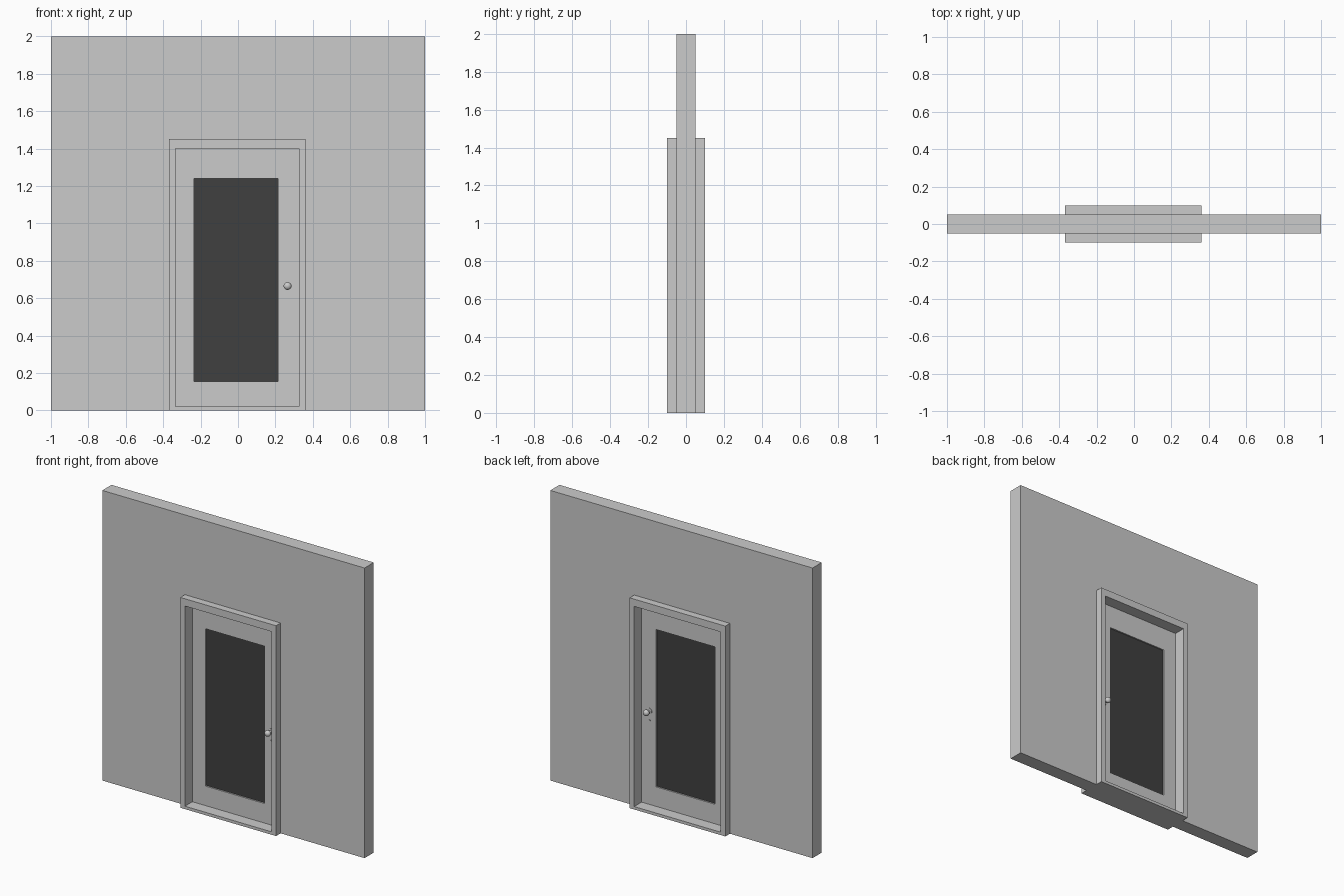
import bpy, bmesh, math
from mathutils import Matrix

if "Cube" in bpy.data.objects:
    bpy.data.objects.remove(bpy.data.objects["Cube"])


def material(name, v):
    m = bpy.data.materials.new(name)
    m.diffuse_color = (v, v, v, 1)
    m.use_nodes = True
    m.node_tree.nodes["Principled BSDF"].inputs["Base Color"].default_value = m.diffuse_color
    return m


GREY = material("light grey", 0.6)
DARK = material("dark glass", 0.051)


def finish(bm, name, mat):
    bmesh.ops.recalc_face_normals(bm, faces=bm.faces)
    me = bpy.data.meshes.new(name)
    bm.to_mesh(me)
    bm.free()
    me.materials.append(mat)
    ob = bpy.data.objects.new(name, me)
    bpy.context.collection.objects.link(ob)
    return ob


def slab(name, points, d, mat):
    """Front outline in x, z extruded from -d to d in y."""
    bm = bmesh.new()
    f = bm.faces.new([bm.verts.new((x, -d, z)) for x, z in points])
    r = bmesh.ops.extrude_face_region(bm, geom=[f])
    bmesh.ops.translate(bm, vec=(0, 2 * d, 0),
                        verts=[v for v in r["geom"] if isinstance(v, bmesh.types.BMVert)])
    return finish(bm, name, mat)


def rect(x0, x1, z0, z1):
    return [(x0, z0), (x1, z0), (x1, z1), (x0, z1)]


def ring(name, outer, inner, d, mat):
    """Rectangular frame, from -d to d in y."""
    bm = bmesh.new()
    loops = [[bm.verts.new((x, y, z)) for x, z in rect(*r)]
             for r, y in ((outer, -d), (inner, -d), (inner, d), (outer, d))]
    for k in range(4):
        a, b = loops[k], loops[(k + 1) % 4]
        for i in range(4):
            j = (i + 1) % 4
            bm.faces.new((a[i], a[j], b[j], b[i]))
    return finish(bm, name, mat)


def lathe(name, profile, side, x, z, mat, n=24):
    """Revolve (radius, y) profile about the y axis through x, z."""
    bm = bmesh.new()
    vs = [bm.verts.new((r, side * y, 0)) for r, y in profile]
    es = [bm.edges.new(p) for p in zip(vs, vs[1:])]
    bmesh.ops.spin(bm, geom=vs + es, cent=(0, 0, 0), axis=(0, 1, 0),
                   angle=2 * math.pi, steps=n, use_merge=True)
    bmesh.ops.remove_doubles(bm, verts=bm.verts, dist=1e-5)
    bmesh.ops.transform(bm, matrix=Matrix.Translation((x, 0, z)), verts=bm.verts)
    ob = finish(bm, name, mat)
    bpy.ops.object.select_all(action='DESELECT')
    bpy.context.view_layer.objects.active = ob
    ob.select_set(True)
    bpy.ops.object.shade_smooth_by_angle(angle=math.radians(40))
    return ob


# wall with a doorway
slab("wall", [(-1, 0), (-0.37, 0), (-0.37, 1.45), (0.36, 1.45), (0.36, 0),
              (1, 0), (1, 2), (-1, 2)], 0.05, GREY)

# frame, flush stop and door leaf
opening = (-0.335, 0.325, 0.02, 1.40)
leaf = (-0.318, 0.307, 0.03, 1.37)
window = (-0.235, 0.215, 0.155, 1.24)
ring("door_frame", (-0.37, 0.36, 0, 1.45), opening, 0.1, GREY)
ring("door_stop", opening, leaf, 0.019, GREY)
ring("door_leaf", leaf, window, 0.02, GREY)
slab("window_pane", rect(*window), 0.01, DARK)

# knob and lock on both sides
ball = [(0.021 * math.sin(a), 0.055 - 0.018 * math.cos(a))
        for a in (math.pi * i / 10 for i in range(3, 11))]
knob = [(0.02, 0.018), (0.02, 0.024), (0.009, 0.026), (0.009, 0.042)] + ball
lock = [(0.007, 0.018), (0.007, 0.025), (0, 0.025)]
for side, label in ((-1, "front"), (1, "back")):
    lathe(label + "_knob", knob, side, 0.265, 0.665, GREY)
    lathe(label + "_lock", lock, side, 0.265, 0.60, GREY, 12)
